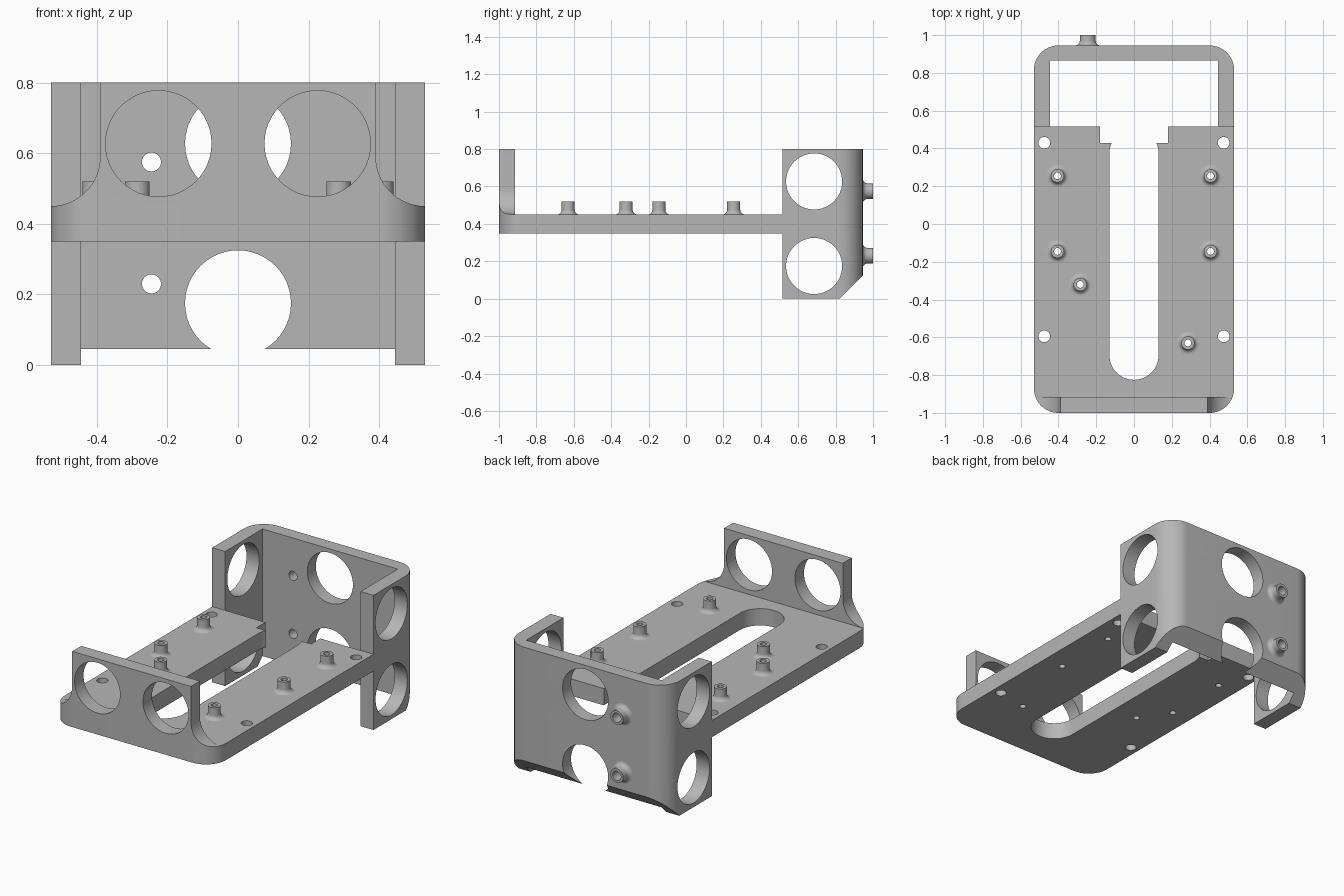
import bpy, bmesh
from math import pi, sin, cos
from mathutils import Matrix

cube = bpy.data.objects.get("Cube")
if cube:
    bpy.data.objects.remove(cube, do_unlink=True)

grey = bpy.data.materials.new("light grey")
grey.use_nodes = True
colour = (0.47, 0.47, 0.47, 1)
grey.diffuse_color = colour
grey.node_tree.nodes["Principled BSDF"].inputs["Base Color"].default_value = colour

W, BACK, JOIN, FRONT = 0.53, 0.945, 0.515, -1.0   # half width and main y positions
LOW, DECK, TOP = 0.35, 0.45, 0.80                 # deck underside, deck top, wall top
R = 0.13                                          # corner radius
HOLE = 0.15                                       # large hole radius


def finish(bm, name):
    bmesh.ops.recalc_face_normals(bm, faces=bm.faces)
    mesh = bpy.data.meshes.new(name)
    bm.to_mesh(mesh)
    bm.free()
    mesh.materials.append(grey)
    obj = bpy.data.objects.new(name, mesh)
    bpy.context.collection.objects.link(obj)
    return obj


def arc(cx, cy, r, start, end, n=16):
    steps = [start + (end - start) * i / n for i in range(n + 1)]
    return [(cx + r * cos(a), cy + r * sin(a)) for a in steps]


def circle(cx, cy, r, n=48):
    return arc(cx, cy, r, 0, 2 * pi, n)[:-1]


def rect(x0, x1, y0, y1):
    return [(x0, y0), (x1, y0), (x1, y1), (x0, y1)]


def prism(name, profile, axis, lo, hi):
    """Extrude a 2D profile along one axis."""
    place = {"x": lambda u, v, w: (w, u, v),
             "y": lambda u, v, w: (u, w, v),
             "z": lambda u, v, w: (u, v, w)}[axis]
    bm = bmesh.new()
    a = [bm.verts.new(place(u, v, lo)) for u, v in profile]
    b = [bm.verts.new(place(u, v, hi)) for u, v in profile]
    bm.faces.new(a)
    bm.faces.new(b[::-1])
    for i in range(len(a)):
        j = (i + 1) % len(a)
        bm.faces.new((a[i], a[j], b[j], b[i]))
    return finish(bm, name)


def activate(obj):
    bpy.ops.object.select_all(action="DESELECT")
    obj.select_set(True)
    bpy.context.view_layer.objects.active = obj


def boolean(obj, profile, axis, lo=-2, hi=2, op="DIFFERENCE"):
    cutter = prism("cutter", profile, axis, lo, hi)
    cutter.hide_render = True
    mod = obj.modifiers.new("cut", "BOOLEAN")
    mod.object, mod.operation, mod.solver = cutter, op, "EXACT"
    activate(obj)
    bpy.ops.object.modifier_apply(modifier=mod.name)
    bpy.data.objects.remove(cutter, do_unlink=True)


def smooth(obj):
    activate(obj)
    bpy.ops.object.shade_smooth_by_angle(angle=pi / 6)


def standoff(name, r, bore, height, fillet, matrix):
    """Hollow post with a flared foot."""
    profile = [(bore, 0)] + arc(r + fillet, fillet, fillet, 1.5 * pi, pi, 8)
    profile += [(r, height), (bore, height), (bore, 0)]
    bm = bmesh.new()
    verts = [bm.verts.new((x, 0, z)) for x, z in profile]
    edges = [bm.edges.new(pair) for pair in zip(verts, verts[1:])]
    bmesh.ops.spin(bm, geom=verts + edges, cent=(0, 0, 0), axis=(0, 0, 1),
                   angle=2 * pi, steps=32)
    bmesh.ops.remove_doubles(bm, verts=bm.verts, dist=0.0001)
    obj = finish(bm, name)
    obj.matrix_world = matrix
    smooth(obj)


# Deck with rounded front corners
footprint = (arc(-W + R, FRONT + R, R, pi, 1.5 * pi)
             + arc(W - R, FRONT + R, R, 1.5 * pi, 2 * pi)
             + [(W, JOIN), (-W, JOIN)])
deck = prism("deck", footprint, "z", LOW, DECK)

# Long slot, rear notch and screw holes
boolean(deck, arc(0, -0.695, R, pi, 2 * pi, 24) + arc(0, 0.375, R, 0, pi, 24), "z")
boolean(deck, rect(-0.18, 0.18, 0.43, 0.6), "z")
for x in (-0.475, 0.475):
    for y in (-0.595, 0.43):
        boolean(deck, circle(x, y, 0.031, 32), "z")

# Deck standoffs, bored through the deck
posts = [(s * 0.405, y) for s in (-1, 1) for y in (-0.145, 0.255)]
posts += [(-0.285, -0.32), (0.285, -0.63)]
for x, y in posts:
    boolean(deck, circle(x, y, 0.018, 32), "z")
    standoff("deck_standoff", 0.035, 0.018, 0.07, 0.025,
             Matrix.Translation((x, y, DECK)))
smooth(deck)

# Front wall with flared foot and two holes
flare = 0.14
wall = (arc(W, DECK + flare, flare, 1.5 * pi, pi)
        + [(W - flare, TOP), (flare - W, TOP)]
        + arc(-W, DECK + flare, flare, 2 * pi, 1.5 * pi))
front_wall = prism("front_wall", wall, "y", FRONT - 0.02, -0.915)
boolean(front_wall, footprint, "z", op="INTERSECT")
for x in (-0.225, 0.225):
    boolean(front_wall, circle(x, 0.627, HOLE), "y")
smooth(front_wall)

# Rear bracket: three walls with rounded outer corners
outline = ([(-W, JOIN), (-0.445, JOIN), (-0.445, 0.865), (0.445, 0.865),
            (0.445, JOIN), (W, JOIN)]
           + arc(W - R, BACK - R, R, 0, pi / 2)
           + arc(-W + R, BACK - R, R, pi / 2, pi))
bracket = prism("rear_bracket", outline, "z", 0, TOP)
boolean(bracket, [(0.72, -0.1), (1.02, 0.2), (1.02, -0.1)], "x")
for z in (0.175, 0.627):
    boolean(bracket, circle(0, z, HOLE), "y")
    boolean(bracket, circle(0.685, z, HOLE), "x")

# Standoffs on the back of the bracket
for z in (0.23, 0.575):
    boolean(bracket, circle(-0.245, z, 0.027, 32), "y")
    standoff("rear_standoff", 0.042, 0.027, 1 - BACK, 0.025,
             Matrix.Translation((-0.245, BACK, z)) @ Matrix.Rotation(-pi / 2, 4, "X"))
smooth(bracket)
